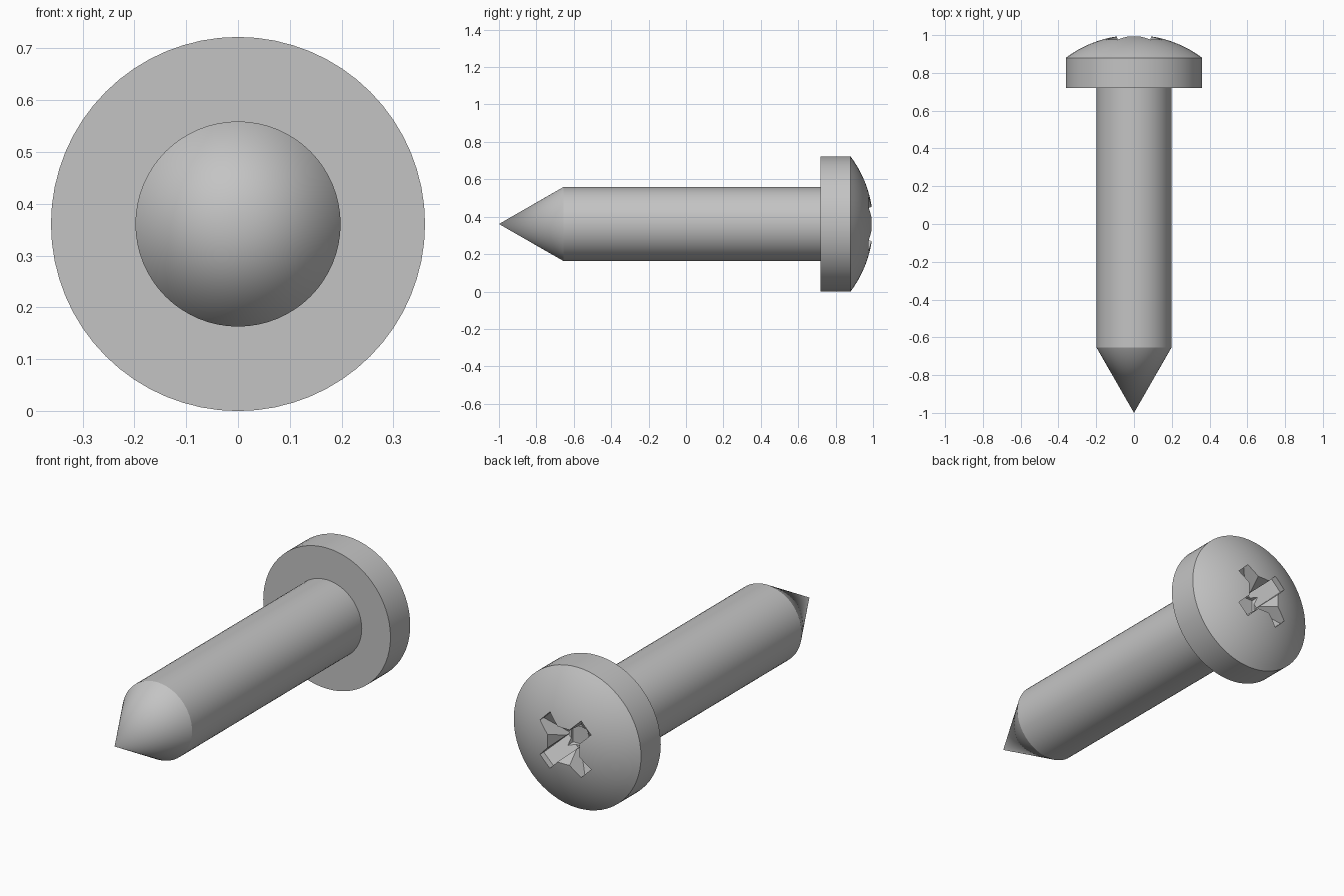
import bpy, bmesh, math
from mathutils import Matrix, Vector

cube = bpy.data.objects.get("Cube")
if cube:
    bpy.data.objects.remove(cube, do_unlink=True)

AXIS_Z = 0.361      # height of the screw's axis
HEAD_R = 0.361
SHANK_R = 0.198
RIM_Y = 0.88        # where the dome starts
SIDES = 64

steel = bpy.data.materials.new("grey_steel")
steel.use_nodes = True
grey = (0.55, 0.55, 0.55, 1)
steel.diffuse_color = grey
steel.node_tree.nodes["Principled BSDF"].inputs["Base Color"].default_value = grey


def finish(name, bm):
    bmesh.ops.recalc_face_normals(bm, faces=bm.faces)
    mesh = bpy.data.meshes.new(name)
    bm.to_mesh(mesh)
    bm.free()
    mesh.materials.append(steel)
    obj = bpy.data.objects.new(name, mesh)
    obj.location.z = AXIS_Z
    bpy.context.collection.objects.link(obj)
    return obj


def lathe(name, profile):
    """Revolve (radius, y) points around the y axis."""
    bm = bmesh.new()
    verts = [bm.verts.new((r, y, 0)) for r, y in profile]
    edges = [bm.edges.new(pair) for pair in zip(verts, verts[1:])]
    bmesh.ops.spin(bm, geom=verts + edges, cent=(0, 0, 0), axis=(0, 1, 0),
                   angle=math.tau, steps=SIDES, use_duplicate=False)
    bmesh.ops.remove_doubles(bm, verts=bm.verts, dist=1e-4)
    return finish(name, bm)


def hull(name, points):
    bm = bmesh.new()
    for p in points:
        bm.verts.new(p)
    bmesh.ops.convex_hull(bm, input=bm.verts)
    obj = finish(name, bm)
    obj.hide_render = True
    return obj


def select_only(obj):
    bpy.ops.object.select_all(action="DESELECT")
    obj.select_set(True)
    bpy.context.view_layer.objects.active = obj


# Shank with pointed tip, its closed end buried in the head
shank = lathe("shank", [(0, -1), (SHANK_R, -0.655), (SHANK_R, 0.73), (0, 0.73)])

# Head: flat underside, straight rim and a spherical dome
sag = 1 - RIM_Y
dome_r = (HEAD_R ** 2 + sag ** 2) / (2 * sag)
rim_angle = math.asin(HEAD_R / dome_r)
rings = 12
dome = []
for i in range(rings + 1):
    a = rim_angle * (1 - i / rings)
    dome.append((dome_r * math.sin(a), 1 - dome_r + dome_r * math.cos(a)))
head = lathe("head", [(0, 0.72), (HEAD_R, 0.72)] + dome)

# Cross recess: two diagonal slots with sloping floors
cutters = []
for angle in (45, -45):
    turn = Matrix.Rotation(math.radians(angle), 3, "Y")
    section = [(0.165, 1.05), (0.165, 0.945), (0.05, 0.86)]
    points = [turn @ Vector((sx * r, y, w))
              for r, y in section for sx in (-1, 1) for w in (-0.04, 0.04)]
    cutters.append(hull("recess_slot_cutter", points))

# Tapered square socket that chamfers the corners between the slots
socket = [(sx * h, y, sz * h) for h, y in ((0.1, 1.02), (0.045, 0.85))
          for sx in (-1, 1) for sz in (-1, 1)]
cutters.append(hull("recess_socket_cutter", socket))

select_only(head)
for cutter in cutters:
    mod = head.modifiers.new("recess", "BOOLEAN")
    mod.operation = "DIFFERENCE"
    mod.solver = "EXACT"
    mod.object = cutter
    bpy.ops.object.modifier_apply(modifier=mod.name)
for cutter in cutters:
    bpy.data.objects.remove(cutter, do_unlink=True)

# Smooth round surfaces, crisp edges
for obj in (shank, head):
    select_only(obj)
    bpy.ops.object.shade_smooth_by_angle(angle=math.radians(25))
